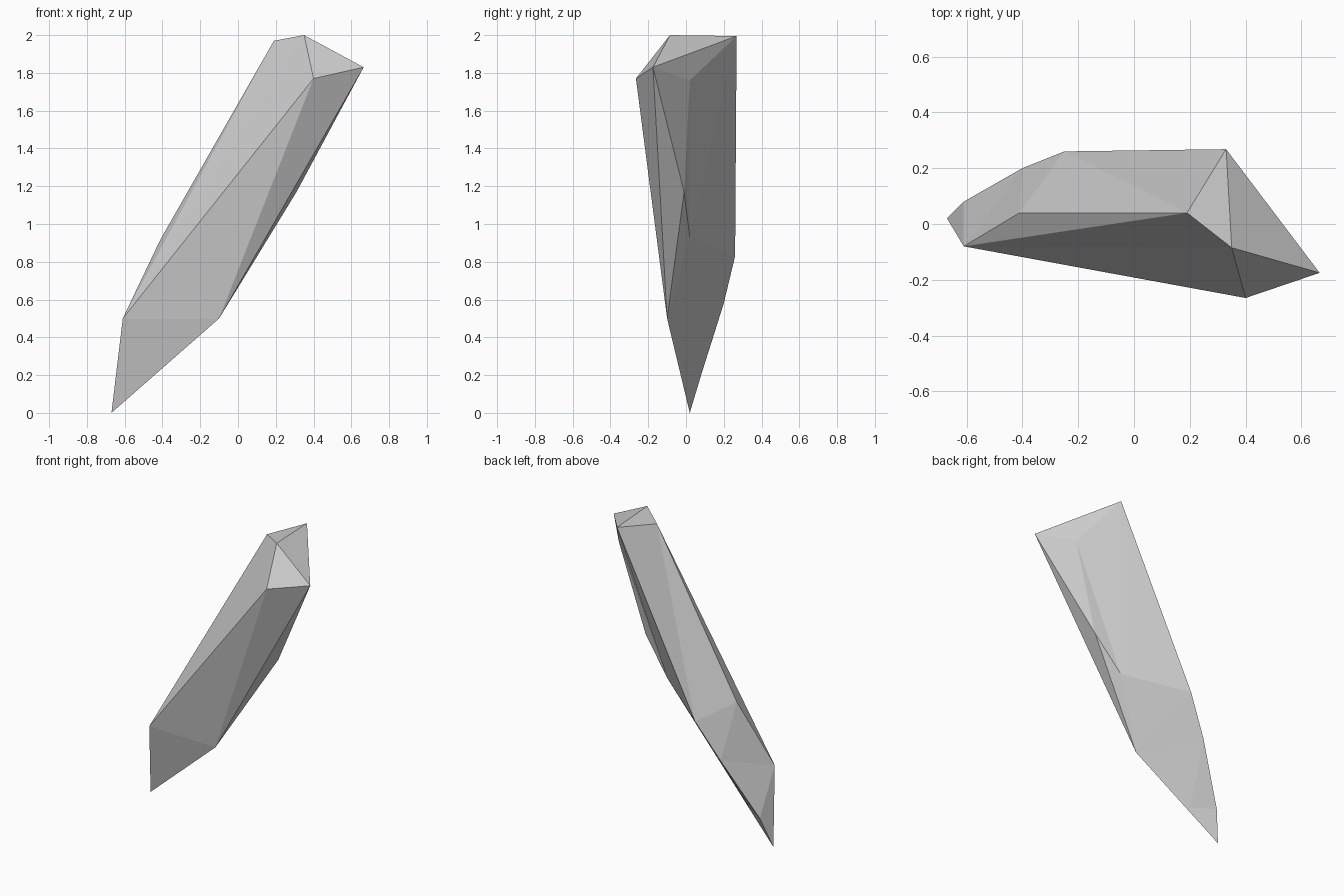
import bpy, bmesh

if "Cube" in bpy.data.objects:
    bpy.data.objects.remove(bpy.data.objects["Cube"])

# Corners of the leaning shard
corners = {
    "tip": (-.67, .02, 0),
    # lower bevel
    "low_back": (-.61, .08, .2), "low_right": (-.47, -.01, .2),
    "front_left": (-.61, -.08, .5), "front_right": (-.1, -.1, .5),
    "back_low": (-.4, .2, .58), "back_mid": (-.25, .26, .83),
    # waist
    "left_mid": (-.41, .04, .92), "dent": (.125, .02, .93), "right_mid": (.31, -.01, 1.17),
    # crown
    "under": (.49, .02, 1.76), "crown_front": (.4, -.265, 1.77),
    "crown_right": (.665, -.175, 1.83), "crown_left": (.19, .04, 1.97),
    "crown_back": (.33, .268, 1.995), "peak": (.35, -.085, 2),
}

bm = bmesh.new()
v = {name: bm.verts.new(co) for name, co in corners.items()}


def fan(centre, ring, closed=True):
    """Triangles from one corner to a chain of neighbouring corners."""
    names = ring.split()
    if closed:
        names.append(names[0])
    for a, b in zip(names, names[1:]):
        bm.faces.new((v[centre], v[a], v[b]))


# Front and left facets
fan("front_left", "tip low_back back_low left_mid crown_left peak crown_front front_right")
# Crown right facets
fan("crown_right", "crown_front peak crown_back under right_mid front_right")
# Shallow dent on the right side
fan("dent", "front_right right_mid under crown_back back_mid")
# Pointed foot
fan("low_right", "tip front_right back_low low_back")
# Back facets and the top cap
fan("back_mid", "crown_back crown_left left_mid back_low front_right", closed=False)
fan("peak", "crown_left crown_back", closed=False)

bmesh.ops.recalc_face_normals(bm, faces=bm.faces)
mesh = bpy.data.meshes.new("rock_shard")
bm.to_mesh(mesh)
bm.free()
bpy.context.collection.objects.link(bpy.data.objects.new("rock_shard", mesh))
